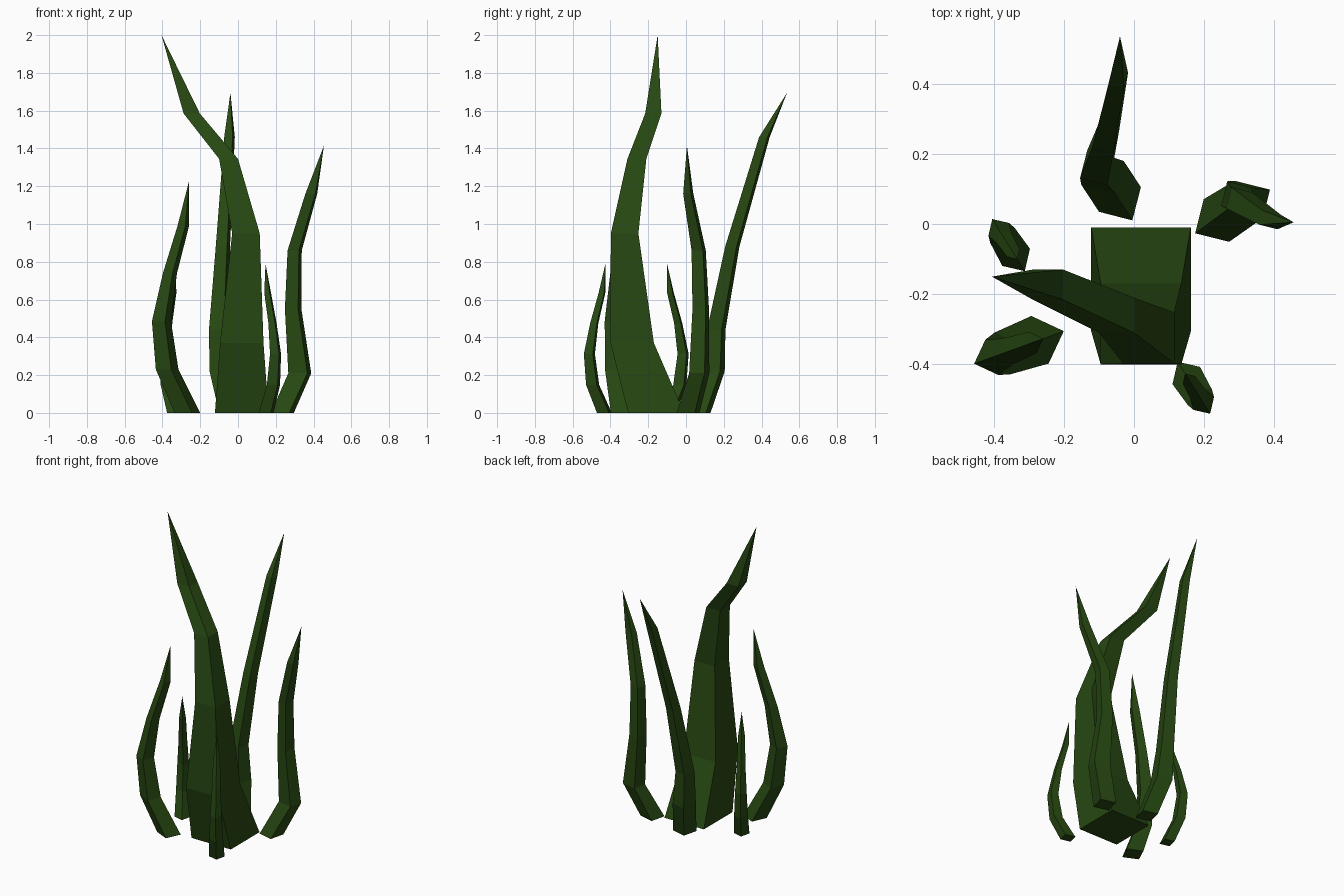
import bpy, bmesh
from math import radians
from mathutils import Vector, Matrix

cube = bpy.data.objects.get("Cube")
if cube:
    bpy.data.objects.remove(cube, do_unlink=True)

green = bpy.data.materials.new("dark_leaf_green")
green.use_nodes = True
leaf_colour = (0.02, 0.064, 0.006, 1)
green.diffuse_color = leaf_colour
bsdf = green.node_tree.nodes["Principled BSDF"]
bsdf.inputs["Base Color"].default_value = leaf_colour
bsdf.inputs["Roughness"].default_value = 0.9


def blade(name, rings, tip, angle=0, place=Matrix()):
    """Four-sided blade lofted through (x, y, z, half width, half depth) rings to a point."""
    bm = bmesh.new()
    turn = Matrix.Rotation(radians(angle), 3, "Z")
    loops = []
    for x, y, z, w, d in rings:
        corners = ((-w, -d, 0), (w, -d, 0), (w, d, 0), (-w, d, 0))
        loops.append([bm.verts.new(Vector((x, y, z)) + turn @ Vector(c)) for c in corners])
    bm.faces.new(loops[0][::-1])
    for low, high in zip(loops, loops[1:]):
        for i in range(4):
            j = (i + 1) % 4
            bm.faces.new((low[i], low[j], high[j], high[i]))
    point = bm.verts.new(tip)
    for i in range(4):
        bm.faces.new((loops[-1][i], loops[-1][(i + 1) % 4], point))
    bm.transform(place)
    bmesh.ops.recalc_face_normals(bm, faces=bm.faces)
    mesh = bpy.data.meshes.new(name)
    bm.to_mesh(mesh)
    bm.free()
    mesh.materials.append(green)
    bpy.context.collection.objects.link(bpy.data.objects.new(name, mesh))


# Broad central blade
blade("central_blade", [
    (0.02, -0.158, 0, 0.142, 0.148),
    (0.02, -0.285, 0.37, 0.115, 0.115),
    (0.042, -0.325, 0.95, 0.073, 0.073),
    (-0.05, -0.26, 1.345, 0.05, 0.05),
    (-0.245, -0.173, 1.585, 0.043, 0.043),
], (-0.405, -0.15, 2.0))

# Tall blade leaning to the back
blade("back_blade", [
    (-0.04, 0.07, 0, 0.049, 0.049),
    (-0.09, 0.146, 0.22, 0.05, 0.048),
    (-0.105, 0.16, 0.44, 0.04, 0.04),
    (-0.08, 0.245, 0.88, 0.031, 0.031),
    (-0.045, 0.415, 1.46, 0.023, 0.023),
], (-0.04, 0.535, 1.695), -14.5)

# Blade on the left side
blade("left_blade", [
    (0.235, 0.01, 0, 0.05, 0.05),
    (0.327, 0.07, 0.21, 0.052, 0.042),
    (0.292, 0.078, 0.55, 0.036, 0.036),
    (0.3, 0.067, 0.86, 0.031, 0.031),
    (0.388, 0.012, 1.16, 0.027, 0.021),
], (0.455, 0.005, 1.415), -14)

# Bowed blade, reused at three sizes; it bulges along +x before placing
bowed = [
    (0, 0, 0, 0.051, 0.051),
    (0.114, 0, 0.23, 0.045, 0.045),
    (0.146, 0, 0.485, 0.038, 0.038),
    (0.098, 0, 0.74, 0.028, 0.028),
    (0.023, 0, 0.99, 0.023, 0.023),
]
for name, x, y, heading, size in (
    ("right_bowed_blade", -0.268, -0.33, 200, 1),
    ("front_small_blade", 0.149, -0.432, 302, 0.643),
    ("right_small_blade", -0.336, -0.095, 122, 0.643),
):
    place = (Matrix.Translation((x, y, 0)) @ Matrix.Rotation(radians(heading), 4, "Z")
             @ Matrix.Scale(size, 4))
    blade(name, bowed, (-0.01, 0, 1.23), 45, place)
